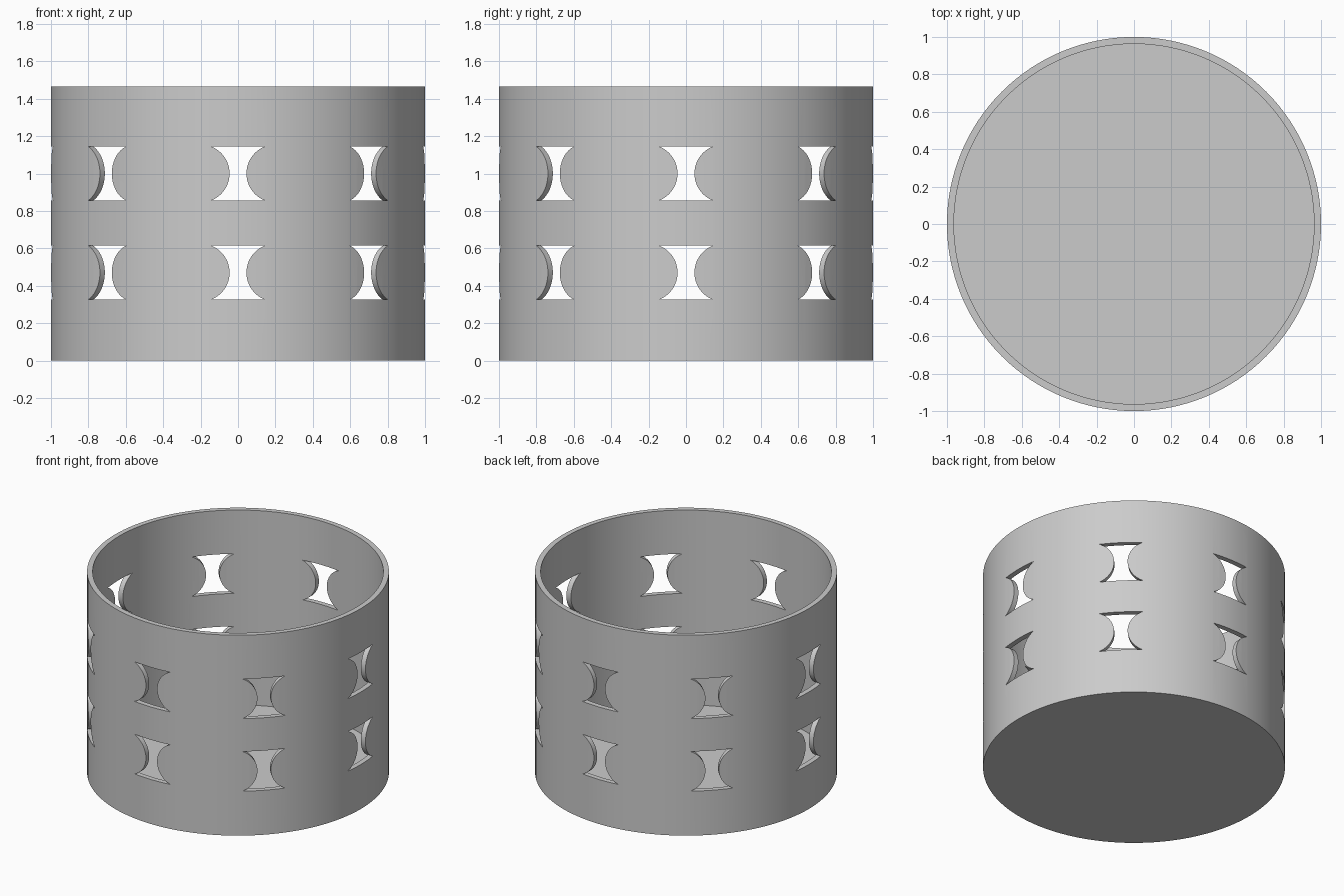
import bpy
import bmesh
import math
from mathutils import Matrix, Vector

HEIGHT, OUTER, INNER, FLOOR = 1.465, 1.0, 0.963, 0.04
ROWS = (0.47, 1.0)          # centre heights of the openings
HALF, WAIST = 0.145, 0.045  # opening half size and half waist

cube = bpy.data.objects.get("Cube")
if cube:
    bpy.data.objects.remove(cube, do_unlink=True)

grey = bpy.data.materials.new("light grey")
grey.use_nodes = True
grey.diffuse_color = (0.6, 0.6, 0.6, 1)
grey.node_tree.nodes["Principled BSDF"].inputs["Base Color"].default_value = (0.6, 0.6, 0.6, 1)


def make_object(name, bm):
    bmesh.ops.recalc_face_normals(bm, faces=bm.faces)
    mesh = bpy.data.meshes.new(name)
    bm.to_mesh(mesh)
    bm.free()
    mesh.materials.append(grey)
    obj = bpy.data.objects.new(name, mesh)
    bpy.context.collection.objects.link(obj)
    return obj


# Cup body: a wall-and-floor profile turned around the z axis
bm = bmesh.new()
profile = [(0, 0), (OUTER, 0), (OUTER, HEIGHT), (INNER, HEIGHT), (INNER, FLOOR), (0, FLOOR)]
verts = [bm.verts.new((r, 0, z)) for r, z in profile]
edges = [bm.edges.new(pair) for pair in zip(verts, verts[1:])]
bmesh.ops.spin(bm, geom=verts + edges, cent=(0, 0, 0), axis=(0, 0, 1),
               angle=math.tau, steps=128, use_duplicate=False)
bmesh.ops.remove_doubles(bm, verts=bm.verts, dist=1e-4)
body = make_object("cup_body", bm)

# Waisted opening outline: flat top and bottom, sides bowed inwards
sag = HALF - WAIST
radius = (HALF ** 2 + sag ** 2) / (2 * sag)
sweep = math.asin(HALF / radius)
steps = 24
right = []
for i in range(steps + 1):
    a = sweep * (2 * i / steps - 1)
    right.append((WAIST + radius - radius * math.cos(a), radius * math.sin(a)))
outline = right + [(-x, z) for x, z in reversed(right)]

# Cutters: the outline pushed through the wall, eight around in each row
bm = bmesh.new()
for row in ROWS:
    for k in range(8):
        turn = Matrix.Rotation(k * math.tau / 8, 4, "Z")
        face = bm.faces.new([bm.verts.new(turn @ Vector((x, -1.2, row + z))) for x, z in outline])
        pushed = bmesh.ops.extrude_face_region(bm, geom=[face], use_keep_orig=True)
        moved = [g for g in pushed["geom"] if isinstance(g, bmesh.types.BMVert)]
        bmesh.ops.translate(bm, verts=moved, vec=turn @ Vector((0, 0.4, 0)))
cutter = make_object("opening_cutter", bm)
cutter.hide_render = True

# Cut the openings, then drop the helper
cut = body.modifiers.new("openings", "BOOLEAN")
cut.operation = "DIFFERENCE"
cut.solver = "EXACT"
cut.object = cutter
bpy.ops.object.select_all(action="DESELECT")
body.select_set(True)
bpy.context.view_layer.objects.active = body
bpy.ops.object.modifier_apply(modifier=cut.name)
bpy.data.objects.remove(cutter, do_unlink=True)
bpy.ops.object.shade_smooth_by_angle(angle=math.radians(30))
